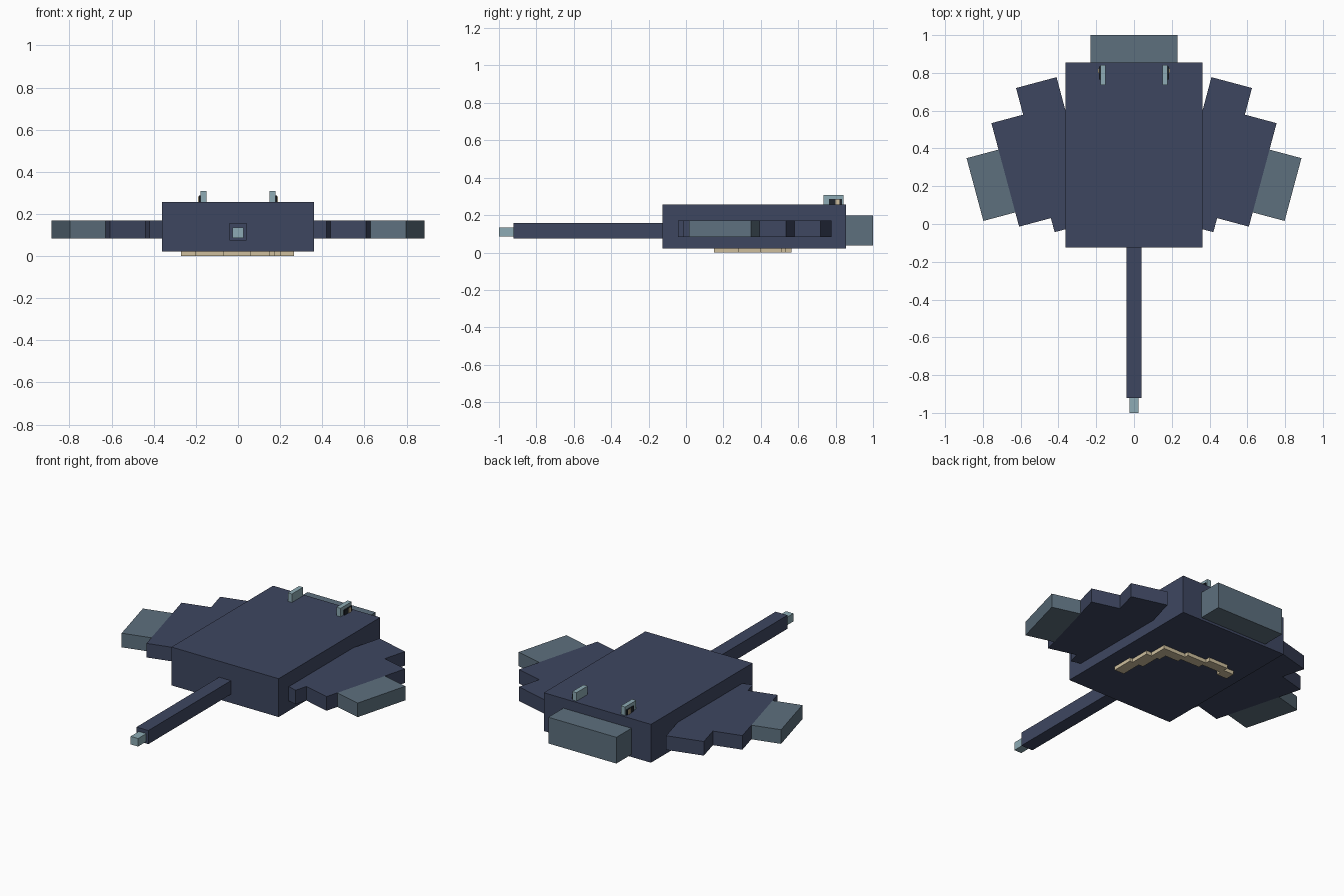
import bpy
from math import radians
from mathutils import Matrix

cube = bpy.data.objects.get("Cube")
if cube:
    bpy.data.objects.remove(cube, do_unlink=True)


def material(name, r, g, b):
    m = bpy.data.materials.new(name)
    m.use_nodes = True
    m.diffuse_color = (r, g, b, 1)
    m.node_tree.nodes["Principled BSDF"].inputs["Base Color"].default_value = (r, g, b, 1)
    return m


navy = material("navy", .048, .062, .118)
slate = material("slate", .11, .162, .208)
pale = material("pale_blue", .27, .41, .46)
cream = material("cream", .62, .52, .34)
black = material("dark", .014, .018, .025)


def box(name, x, y, z, mat, turn=0):
    """Box from min/max ranges, turned about the vertical axis through the origin."""
    corners = [(a, b, c) for a in x for b in y for c in z]
    faces = [(0, 1, 3, 2), (4, 6, 7, 5), (0, 4, 5, 1),
             (2, 3, 7, 6), (0, 2, 6, 4), (1, 5, 7, 3)]
    mesh = bpy.data.meshes.new(name)
    mesh.from_pydata(corners, [], faces)
    mesh.transform(Matrix.Rotation(radians(turn), 4, 'Z'))
    mesh.materials.append(mat)
    obj = bpy.data.objects.new(name, mesh)
    bpy.context.collection.objects.link(obj)
    return obj


def side_box(name, side, x, y, z, mat, turn=0):
    """Box on the left (side 1) or mirrored to the right (side -1)."""
    xs = sorted(side * v for v in x)
    return box(("left_" if side > 0 else "right_") + name, xs, y, z, mat, side * turn)


# Body, head and tail
box("body", (-.362, .362), (-.125, .855), (.022, .256), navy)
box("head", (-.23, .23), (.80, 1), (.037, .197), slate)
box("tail", (-.04, .04), (-.922, -.12), (.075, .158), navy)
box("tail_tip", (-.025, .025), (-1, -.92), (.086, .135), pale)

# Stepped wings and raised eyes
for s in (1, -1):
    wing_z = (.084, .17)
    side_box("wing_inner", s, (.195, .417), (.067, .857), wing_z, navy, -15)
    side_box("wing_middle", s, (.417, .591), (.144, .711), wing_z, navy, -15)
    side_box("wing_tip", s, (.591, .766), (.222, .566), wing_z, slate, -15)
    side_box("eye", s, (.15, .178), (.735, .842), (.25, .308), pale)
    side_box("pupil", s, (.17, .185), (.765, .835), (.25, .287), black)
    side_box("eye_glint", s, (.18, .19), (.80, .822), (.258, .284), cream)

# Stepped mouth strip underneath
mouth = [((.20, .265), (.15, .28)), ((.17, .245), (.28, .40)), ((.15, .21), (.40, .51)),
         ((.06, .15), (.45, .51)), ((-.07, .06), (.475, .535)),
         ((-.20, -.07), (.505, .565)), ((-.27, -.20), (.475, .535))]
for i, (x, y) in enumerate(mouth):
    box(f"mouth_{i + 1}", x, y, (0, .024), cream)
